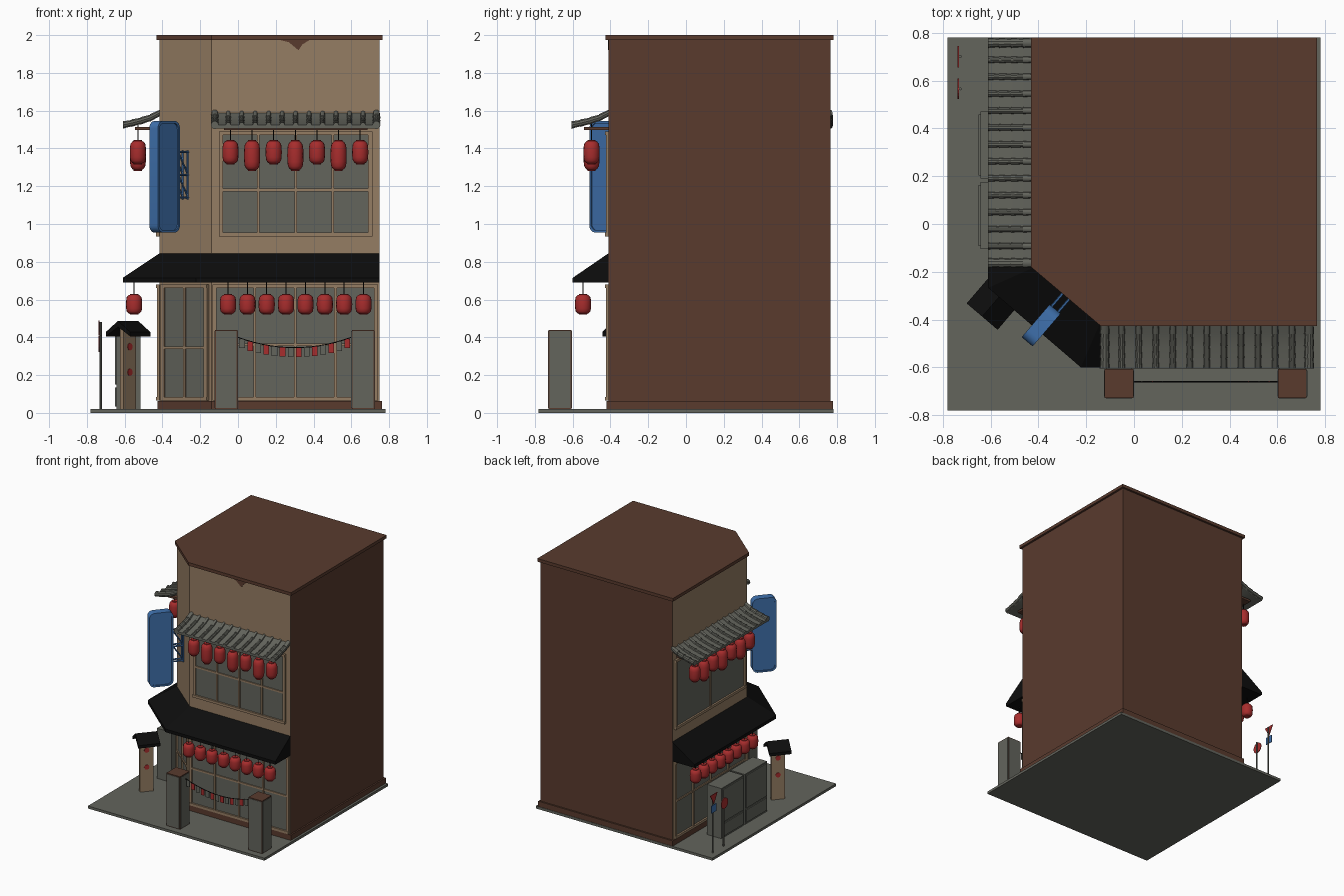
import bpy, bmesh, math
from mathutils import Matrix, Vector

if "Cube" in bpy.data.objects:
    bpy.data.objects.remove(bpy.data.objects["Cube"])


def material(name, r, g, b):
    m = bpy.data.materials.new(name)
    m.diffuse_color = (r, g, b, 1)
    m.use_nodes = True
    m.node_tree.nodes["Principled BSDF"].inputs["Base Color"].default_value = m.diffuse_color
    return m


TAN = material("tan plaster", .30, .205, .125)
BROWN = material("brown", .10, .043, .027)
GREY = material("warm grey", .125, .128, .108)
BLACK = material("black", .004, .004, .004)
RED = material("lantern red", .39, .026, .026)
BLUE = material("sign blue", .05, .165, .42)


# Wall frames: u along the wall, d outwards, z up
def frame(o, u, d):
    return Matrix(((u[0], d[0], 0, o[0]), (u[1], d[1], 0, o[1]), (0, 0, 1, 0), (0, 0, 0, 1)))


WORLD = Matrix.Identity(4)
FRONT = frame((0, -.41), (1, 0), (0, -1))
LEFT = frame((-.415, 0), (0, 1), (-1, 0))
CU, CD = (.76, -.65), (-.65, -.76)
CORNER = frame((-.278, -.295), CU, CD)
STAND = frame((-.582, -.325), CU, CD)


def loft(bm, rings, M=WORLD):
    """Skin closed rings of points and cap both ends."""
    rs = [[bm.verts.new(M @ Vector(p)) for p in r] for r in rings]
    n = len(rs[0])
    for a, b in zip(rs, rs[1:]):
        for i in range(n):
            bm.faces.new((a[i], a[(i + 1) % n], b[(i + 1) % n], b[i]))
    bm.faces.new(rs[0])
    bm.faces.new(rs[-1])


def box(bm, u0, u1, d0, d1, z0, z1, M=WORLD):
    loft(bm, [[(u0, d0, z), (u1, d0, z), (u1, d1, z), (u0, d1, z)] for z in (z0, z1)], M)


def rod(bm, p, q, r, M=WORLD, n=6):
    p, q = Vector(p), Vector(q)
    rot = (q - p).to_track_quat('Z', 'Y')
    c = [Vector((r * math.cos(math.tau * i / n), r * math.sin(math.tau * i / n), 0)) for i in range(n)]
    loft(bm, [[e + rot @ v for v in c] for e in (p, q)], M)


def finish(bm, name, mat, smooth=False):
    bmesh.ops.recalc_face_normals(bm, faces=bm.faces)
    me = bpy.data.meshes.new(name)
    if smooth:
        for f in bm.faces:
            f.smooth = True
    bm.to_mesh(me)
    bm.free()
    if smooth:
        me.set_sharp_from_angle(angle=math.radians(35))
    for m in (mat if isinstance(mat, list) else [mat]):
        me.materials.append(m)
    ob = bpy.data.objects.new(name, me)
    bpy.context.collection.objects.link(ob)
    return ob


def outline(o, z):
    return [(-.415 - o, -.18, z), (-.14, -.41 - o, z), (.75 + o, -.41 - o, z),
            (.75 + o, .765 + o, z), (-.415 - o, .765 + o, z)]


# Ground plate, plinth, walls and flat roof
bm = bmesh.new()
box(bm, -.78, .78, -.78, .78, 0, .02)
finish(bm, "ground_plate", GREY)
for name, o, z0, z1 in (("plinth", .012, .02, .062), ("roof_slab", .016, 1.975, 2)):
    bm = bmesh.new()
    loft(bm, [outline(o, z0), outline(o, z1)])
    finish(bm, name, BROWN)
bm = bmesh.new()
loft(bm, [outline(0, .03), outline(0, 1.98)])
walls = finish(bm, "walls", [TAN, BROWN])
for f in walls.data.polygons:
    if f.normal.x > .5 or f.normal.y > .5:
        f.material_index = 1
# Worn plaster patch below the roof
bm = bmesh.new()
patch = [(.22, 1.975), (.27, 1.962), (.29, 1.945), (.32, 1.92), (.34, 1.95), (.38, 1.975)]
loft(bm, [[(u, d, z) for u, z in patch] for d in (-.001, .004)], FRONT)
finish(bm, "worn_patch", BROWN)


# Windows: grey glass plate with frame bars
def window(name, M, u0, u1, z0, z1, cols, rail=None):
    bm = bmesh.new()
    box(bm, u0, u1, -.004, .004, z0, z1, M)
    finish(bm, name + "_glass", GREY)
    bm = bmesh.new()
    for i in range(cols + 1):
        u = u0 + (u1 - u0) * i / cols
        w = .011 if i in (0, cols) else .007
        box(bm, u - w, u + w, -.004, .014, z0, z1, M)
    for z in (z0, z1):
        box(bm, u0 - .011, u1 + .011, -.004, .018, z - .01, z + .01, M)
    if rail:
        box(bm, u0, u1, -.004, .012, rail - .007, rail + .007, M)
    finish(bm, name + "_frame", TAN)


window("front_shop_window", FRONT, -.125, .73, .075, .67, 4, .36)
window("left_shop_window", LEFT, -.15, .735, .075, .67, 4, .36)
window("corner_door", CORNER, -.15, .15, .075, .67, 2, .345)
window("front_upper_window", FRONT, -.09, .70, .945, 1.48, 4, 1.18)
window("left_upper_window", LEFT, -.14, .73, .945, 1.48, 2)

# Black awning wrapped around the cut corner
bm = bmesh.new()
stations = [((.75, -.41), (.75, -.60)), ((-.14, -.41), (-.222, -.60)),
            ((-.415, -.18), (-.61, -.267)), ((-.415, .765), (-.61, .765))]
loft(bm, [[(*w, .69), (*o, .69), (*o, .715), (*w, .845)] for w, o in stations])
finish(bm, "awning", BLACK)


# Tiled eaves: curved sheet with stepped round tile rows
def eave(name, M, u0, u1, rows):
    path = [(-.005, 1.59), (.05, 1.562), (.10, 1.546), (.15, 1.534), (.195, 1.524)]
    bm = bmesh.new()
    prof = path + [(d, z - .018) for d, z in reversed(path)]
    loft(bm, [[(u, d, z) for d, z in prof] for u in (u0, u1)], M)
    for k in range(rows):
        end = k in (0, rows - 1)
        r = .021 if end else .014
        u = u0 + .012 + (u1 - u0 - .024) * k / (rows - 1)
        rings = []
        for (d0, z0), (d1, z1) in zip(path, path[1:]):
            for d, z, s in ((d0, z0, r * .82), (d1, z1, r)):
                rings.append([(u + s * math.cos(i * math.tau / 10), d, z + s * math.sin(i * math.tau / 10))
                              for i in range(10)])
        loft(bm, rings, M)
    finish(bm, name + "_tiles", GREY, True)
    bm = bmesh.new()
    box(bm, u0 + .06, u1 - .06, 0, .13, 1.497, 1.513, M)
    finish(bm, name + "_beam", BROWN)


eave("front_eave", FRONT, -.135, .745, 13)
eave("left_eave", LEFT, -.175, .77, 14)


# Paper lanterns on cords
def lanterns(name, M, d, items, top):
    bm, cords = bmesh.new(), bmesh.new()
    for u, z0, z1 in items:
        h = z1 - z0
        prof = [(0, .022), (.04, .022), (.07, .030), (.16, .039), (.3, .042), (.5, .043),
                (.7, .042), (.84, .039), (.93, .030), (.96, .022), (1, .022)]
        loft(bm, [[(u + r * math.cos(i * math.tau / 16), d + r * math.sin(i * math.tau / 16), z0 + t * h)
                   for i in range(16)] for t, r in prof], M)
        rod(cords, (u, d, z1 - .005), (u, d, top), .0025, M)
    finish(bm, name, RED, True)
    finish(cords, name + "_cords", BLACK)


upper = [(-.04 + .1145 * i, 1.28 if i % 2 else 1.315, 1.445) for i in range(7)]
lower = [(-.053 + .1025 * i, .52, .63) for i in range(8)]
for side, M, e in (("front", FRONT, .09), ("left", LEFT, .115)):
    lanterns(side + "_upper_lanterns", M, e, upper, 1.53)
    lanterns(side + "_lower_lanterns", M, .135, lower, .70)

# Blue hanging sign with recessed faces, and its bracket
def rounded(u, inset):
    hw, hh, r = .09 - inset, .295 - inset, .04 - inset / 2
    pts = []
    for q, (sd, sz) in enumerate(((1, 1), (-1, 1), (-1, -1), (1, -1))):
        for i in range(6):
            a = math.pi / 2 * (q + i / 5)
            pts.append((u, .17 + sd * (hw - r) + r * math.cos(a), 1.25 + sz * (hh - r) + r * math.sin(a)))
    return pts


bm = bmesh.new()
loft(bm, [rounded(u, s) for u, s in ((-.022, .012), (-.03, .012), (-.03, 0), (.03, 0), (.03, .012), (.022, .012))],
     CORNER)
finish(bm, "hanging_sign", BLUE, True)
bm = bmesh.new()
for u in (-.018, .018):
    zs = [1.14, 1.26, 1.38]
    for z in zs:
        rod(bm, (u, -.005, z), (u, .085, z), .006, CORNER)
    for z0, z1 in zip(zs, zs[1:]):
        rod(bm, (u, .0, z0), (u, .08, z1), .005, CORNER)
    rod(bm, (u, .004, 1.13), (u, .004, 1.39), .006, CORNER)
finish(bm, "sign_bracket", BLUE)

# Front pillars: brown core with grey side panels
core, panels = bmesh.new(), bmesh.new()
for x in (-.0625, .6625):
    y, h = -.6675, .06
    box(core, x - h, x + h, y - h, y + h, .02, .44)
    box(panels, x - h - .003, x + h + .003, y - h + .005, y + h - .005, .025, .433)
    box(panels, x - h + .005, x + h - .005, y - h - .003, y + h + .003, .025, .433)
finish(core, "front_pillars", BROWN)
finish(panels, "pillar_panels", GREY)

# Bunting between the pillars
def sag(x):
    return .345 + .055 * ((x - .3) / .3) ** 2


cord, flags_r, flags_g = bmesh.new(), bmesh.new(), bmesh.new()
for i in range(14):
    a, b = i * .6 / 14, (i + 1) * .6 / 14
    rod(cord, (a, -.66, sag(a)), (b, -.66, sag(b)), .003)
    m = (a + b) / 2
    box(flags_r if i % 2 else flags_g, m - .015, m + .015, -.662, -.658, sag(m) - .05, sag(m))
finish(cord, "bunting_cord", BLACK)
finish(flags_r, "red_flags", RED)
finish(flags_g, "grey_flags", GREY)

# Roofed sign stand by the corner
bm = bmesh.new()
box(bm, -.0125, .0125, -.05, .05, .02, .45, STAND)
finish(bm, "stand_panel", TAN)
bm = bmesh.new()
gable = [(-.085, .405), (0, .455), (.085, .405), (.085, .428), (0, .487), (-.085, .428)]
loft(bm, [[(u, d, z) for u, z in gable] for d in (-.082, .082)], STAND)
finish(bm, "stand_roof", BLACK)
bm = bmesh.new()
for z in (.215, .35):
    rod(bm, (-.015, 0, z), (.015, 0, z), .02, STAND, 8)
finish(bm, "stand_marks", RED)

# Cabinets along the left wall, with raised door panels
bm = bmesh.new()
for y0 in (-.105, .19):
    box(bm, -.642, -.515, y0, y0 + .28, .02, .42)
    box(bm, -.65, -.64, y0 + .012, y0 + .268, .15, .41)
    box(bm, -.65, -.64, y0 + .012, y0 + .268, .035, .135)
finish(bm, "cabinets", GREY)

# Road signs at the back left
poles, red, blue = bmesh.new(), bmesh.new(), bmesh.new()
for y, top in ((.565, .41), (.70, .48)):
    rod(poles, (-.727, y, .02), (-.727, y, top), .006, n=8)
rod(red, (-.738, .565, .365), (-.733, .565, .365), .043, n=16)
loft(red, [[(x, .655, .49), (x, .745, .49), (x, .70, .41)] for x in (-.738, -.733)])
box(blue, -.738, -.733, .668, .732, .345, .405)
finish(poles, "sign_poles", GREY, True)
finish(red, "red_road_signs", RED)
finish(blue, "blue_road_sign", BLUE)
